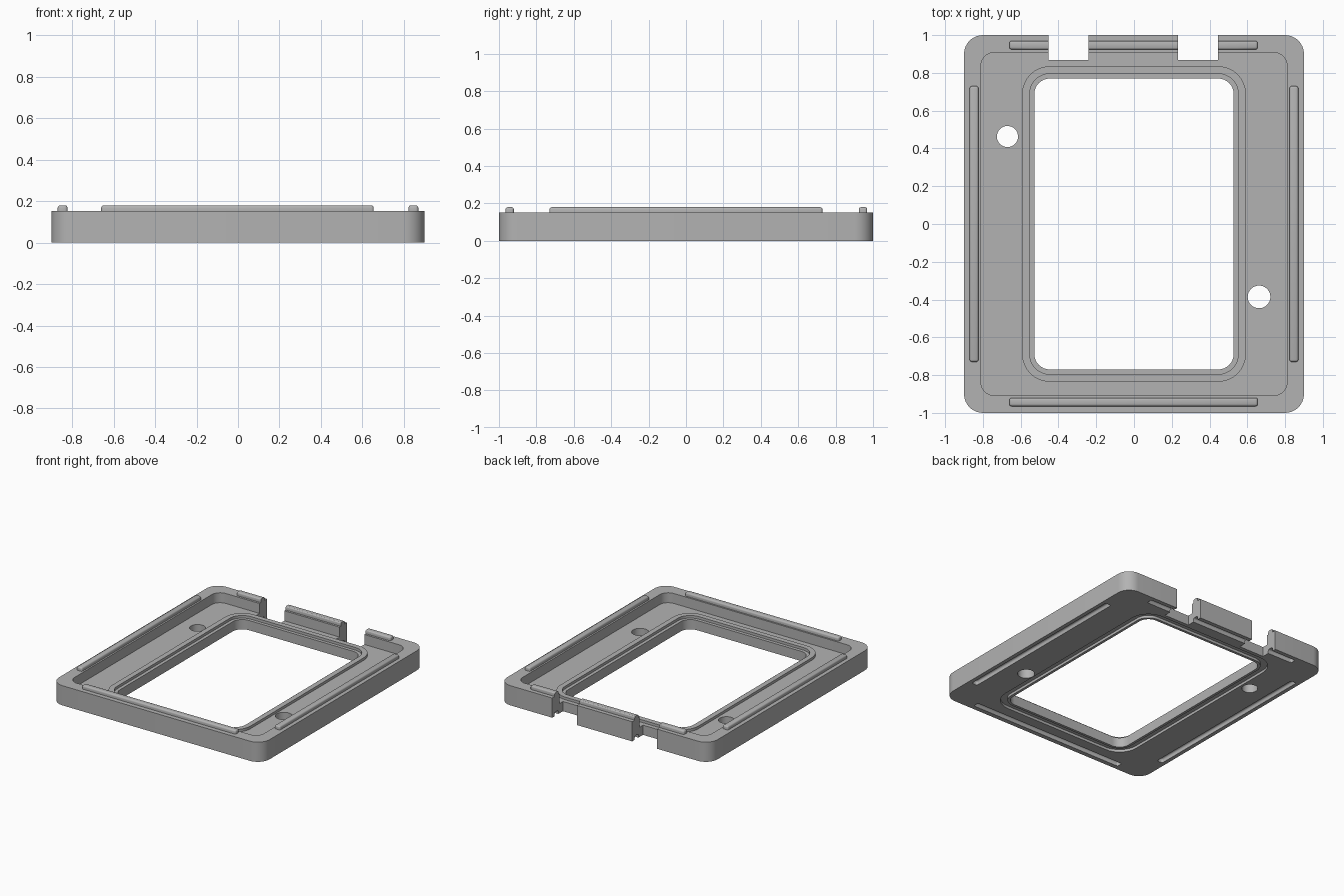
import bpy, bmesh, math

cube = bpy.data.objects.get("Cube")
if cube:
    bpy.data.objects.remove(cube, do_unlink=True)

gray = bpy.data.materials.new("plain gray")
gray.use_nodes = True
color = (0.45, 0.45, 0.45, 1)
gray.diffuse_color = color
gray.node_tree.nodes["Principled BSDF"].inputs["Base Color"].default_value = color

WALL, FLOOR, RAIL_TOP = 0.152, 0.075, 0.18


def make(name, bm):
    bmesh.ops.recalc_face_normals(bm, faces=bm.faces)
    mesh = bpy.data.meshes.new(name)
    bm.to_mesh(mesh)
    bm.free()
    mesh.materials.append(gray)
    obj = bpy.data.objects.new(name, mesh)
    bpy.context.collection.objects.link(obj)
    return obj


def activate(obj):
    bpy.ops.object.select_all(action='DESELECT')
    obj.select_set(True)
    bpy.context.view_layer.objects.active = obj


def rounded_ring(bm, hx, hy, r, z, steps=8):
    ring = []
    for q, (sx, sy) in enumerate(((1, 1), (-1, 1), (-1, -1), (1, -1))):
        for i in range(steps + 1):
            a = (q + i / steps) * math.pi / 2
            ring.append(bm.verts.new((sx * (hx - r) + r * math.cos(a),
                                      sy * (hy - r) + r * math.sin(a), z)))
    return ring


def box(name, x0, x1, y0, y1, z0, z1, bevel=0):
    bm = bmesh.new()
    bmesh.ops.create_cube(bm, size=1)
    for v in bm.verts:
        v.co = ((x0 + x1) / 2 + v.co.x * (x1 - x0),
                (y0 + y1) / 2 + v.co.y * (y1 - y0),
                (z0 + z1) / 2 + v.co.z * (z1 - z0))
    if bevel:
        bmesh.ops.bevel(bm, geom=bm.edges[:], offset=bevel, segments=3,
                        profile=0.5, affect='EDGES')
    return make(name, bm)


def cylinder(name, x, y, r):
    bm = bmesh.new()
    bmesh.ops.create_cone(bm, cap_ends=True, segments=40, radius1=r, radius2=r, depth=1)
    bmesh.ops.translate(bm, verts=bm.verts, vec=(x, y, 0))
    return make(name, bm)


def cut(obj, cutters):
    activate(obj)
    for c in cutters:
        mod = obj.modifiers.new("cut", 'BOOLEAN')
        mod.operation, mod.solver, mod.object = 'DIFFERENCE', 'EXACT', c
        bpy.ops.object.modifier_apply(modifier=mod.name)


# Frame: cross-section swept around the rounded rectangle
def window(offset, z):
    return (0.527 + offset, 0.77 + offset, 0.08 + offset, z)


section = [
    (0.9, 1, 0.1, 0), (0.9, 1, 0.1, WALL),
    (0.81, 0.908, 0.07, WALL), (0.81, 0.908, 0.07, FLOOR),
    window(0.065, FLOOR), window(0.065, FLOOR + 0.02),
    window(0.025, FLOOR + 0.02), window(0.025, FLOOR),
    window(0, FLOOR), window(0, 0),
    window(0.02, 0), window(0.02, 0.02),
    window(0.07, 0.02), window(0.07, 0),
]
bm = bmesh.new()
rings = [rounded_ring(bm, *s) for s in section]
for a, b in zip(rings, rings[1:] + rings[:1]):
    for i in range(len(a)):
        j = (i + 1) % len(a)
        bm.faces.new((a[i], a[j], b[j], b[i]))
frame = make("frame", bm)

# Rails on the rim, with matching grooves underneath
layout = {
    "left_rail": (0.823, 0.87, -0.73, 0.73),
    "right_rail": (-0.87, -0.823, -0.73, 0.73),
    "front_rail": (-0.66, 0.655, -0.965, -0.92),
    "back_rail": (-0.66, 0.655, 0.924, 0.969),
}
rails = {n: box(n, *b, WALL - 0.025, RAIL_TOP, 0.012) for n, b in layout.items()}
grooves = [box(n + "_groove", *b, -0.03, 0.03, 0.012) for n, b in layout.items()]

# Back notches and screw holes
notches = [box("notch", x, x + 0.212, 0.868, 1.2, -1, 1) for x in (-0.452, 0.232)]
holes = [cylinder("hole", -0.67, 0.463, 0.056), cylinder("hole", 0.662, -0.386, 0.06)]
cut(frame, grooves + notches + holes)
cut(rails["back_rail"], notches)
for c in grooves + notches + holes:
    bpy.data.objects.remove(c, do_unlink=True)

for obj in [frame, *rails.values()]:
    activate(obj)
    bpy.ops.object.shade_smooth_by_angle(angle=math.radians(30))
